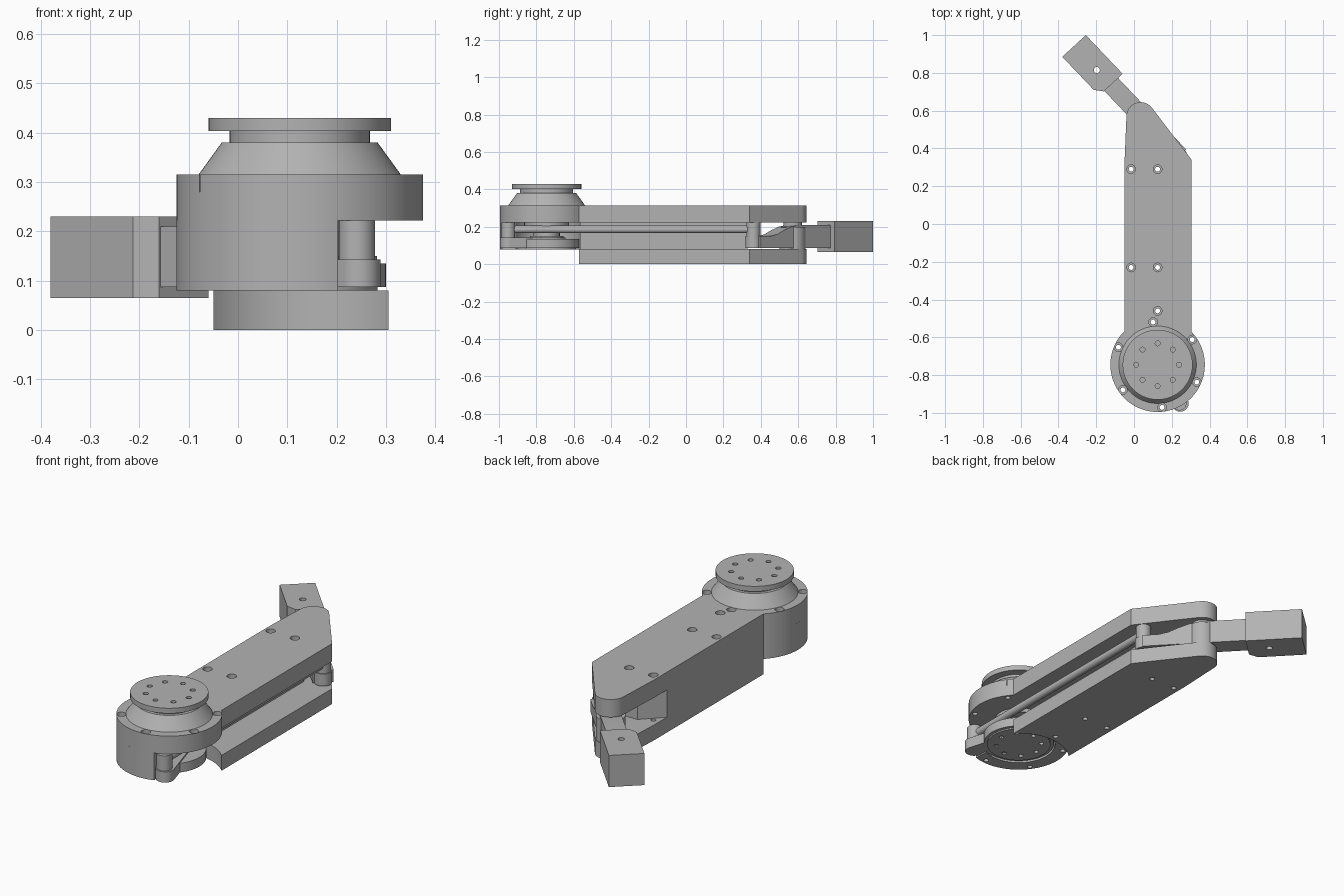
import bpy, bmesh
from math import sin, cos, radians, atan2, acos, hypot, degrees
from mathutils import Matrix, Vector

if "Cube" in bpy.data.objects:
    bpy.data.objects.remove(bpy.data.objects["Cube"])

GREY = bpy.data.materials.new("machined grey")
GREY.use_nodes = True
GREY.diffuse_color = (0.45, 0.45, 0.45, 1)
GREY.node_tree.nodes["Principled BSDF"].inputs["Base Color"].default_value = (0.45, 0.45, 0.45, 1)

BASE = (0.125, -0.745)     # shoulder axis
ELBOW = (0.035, 0.57)      # wrist joint axis
CRANK = (0.245, -0.95)     # front rod pivot
REAR = (0.24, 0.36)        # rear rod pivot
LEFT, RIGHT = -0.05, 0.305
LOW, MID, HIGH = 0.08, 0.222, 0.315


def finish(name, bm):
    bmesh.ops.recalc_face_normals(bm, faces=bm.faces)
    mesh = bpy.data.meshes.new(name)
    bm.to_mesh(mesh)
    bm.free()
    ob = bpy.data.objects.new(name, mesh)
    bpy.context.collection.objects.link(ob)
    mesh.materials.append(GREY)
    return ob


def arc(centre, r, a, b, n=32):
    steps = [radians(a + (b - a) * i / n) for i in range(n + 1)]
    return [(centre[0] + r * cos(t), centre[1] + r * sin(t)) for t in steps]


def prism(name, outline, z0, z1):
    bm = bmesh.new()
    face = bm.faces.new([bm.verts.new((x, y, z0)) for x, y in outline])
    new = bmesh.ops.extrude_face_region(bm, geom=[face])["geom"]
    bmesh.ops.translate(bm, vec=(0, 0, z1 - z0),
                        verts=[v for v in new if isinstance(v, bmesh.types.BMVert)])
    return finish(name, bm)


def lathe(name, centre, profile, n=64):
    bm = bmesh.new()
    rings = [[bm.verts.new((x, y, z)) for x, y in arc(centre, r, 0, 360, n)[:-1]]
             for r, z in profile]
    for a, b in zip(rings, rings[1:]):
        for i in range(n):
            j = (i + 1) % n
            bm.faces.new((a[i], a[j], b[j], b[i]))
    bm.faces.new(rings[0])
    bm.faces.new(rings[-1])
    return finish(name, bm)


def tapered(c0, r0, c1, r1):
    """Outline of two circles joined by their tangents."""
    dx, dy = c1[0] - c0[0], c1[1] - c0[1]
    ang = degrees(atan2(dy, dx))
    off = degrees(acos((r0 - r1) / hypot(dx, dy)))
    return arc(c0, r0, ang + off, ang + 360 - off) + arc(c1, r1, ang - off, ang + off)


def drill(ob, centres, r, z0, z1):
    bm = bmesh.new()
    for x, y in centres:
        bmesh.ops.create_cone(bm, cap_ends=True, segments=20, radius1=r, radius2=r, depth=z1 - z0,
                              matrix=Matrix.Translation((x, y, (z0 + z1) / 2)))
    cutter = finish("drill_cutter", bm)
    cutter.hide_render = True
    mod = ob.modifiers.new("holes", "BOOLEAN")
    mod.operation, mod.solver, mod.object = "DIFFERENCE", "EXACT", cutter
    bpy.context.view_layer.objects.active = ob
    bpy.ops.object.modifier_apply(modifier=mod.name)
    bpy.data.objects.remove(cutter)


# Outlines shared by the arm layers
R = 0.25
a_left = degrees(acos((LEFT - BASE[0]) / R))
a_right = degrees(acos((RIGHT - BASE[0]) / R))
tip = [(LEFT, 0.33)] + arc(ELBOW, 0.075, 180, 37, 20) + [(RIGHT, 0.34)]
front_drum = arc(BASE, R, a_left, a_right + 360, 72)

# Upper plate with round shoulder, and lower plate with concave front
top_plate = prism("top_plate", front_drum + tip[::-1], MID, HIGH)
lower_plate = prism("lower_plate", arc(BASE, R, a_left, a_right) + tip[::-1], 0, LOW)

# Side wall, cut away for the rod channel, shoulder cavity and wrist swing
wall = prism("side_wall", arc(BASE, R, a_left, 288.2, 48) + arc(BASE, 0.18, 295, 82, 48)
             + [(0.15, 0.33), (0.05, 0.33), (LEFT, 0.23)], LOW, MID)

# Bolt holes with counterbores
arm_holes = [(-0.015, 0.29), (0.125, 0.29), (-0.015, -0.23), (0.125, -0.23), (0.125, -0.46)]
ring_holes = arc(BASE, 0.227, -24, 336, 6)[:-1]
drill(top_plate, arm_holes + ring_holes, 0.013, 0.1, 0.4)
drill(top_plate, arm_holes + ring_holes, 0.023, 0.28, 0.4)
drill(wall, arm_holes + ring_holes, 0.013, 0.05, 0.25)
drill(lower_plate, arm_holes, 0.013, -0.1, 0.15)

# Shoulder head: cone, neck and drilled mounting flange
head = lathe("shoulder_head", BASE, [(0.205, HIGH), (0.158, 0.38), (0.142, 0.38),
                                     (0.142, 0.403), (0.185, 0.403), (0.185, 0.43)], 96)
drill(head, arc(BASE, 0.113, 0, 360, 8)[:-1], 0.013, 0.415, 0.45)

# Crank disc inside the shoulder with its arm and pin
disc = lathe("crank_disc", BASE, [(0.158, LOW), (0.158, 0.087), (0.175, 0.087), (0.175, 0.135),
                                  (0.09, 0.135), (0.09, 0.15)])
drill(disc, arc(BASE, 0.113, 0, 360, 8)[:-1], 0.012, 0.05, 0.1)
lathe("drive_hub", BASE, [(0.07, 0.15), (0.07, 0.2), (0.12, 0.2), (0.12, MID)])
prism("crank_arm", tapered(BASE, 0.1, CRANK, 0.044), 0.087, 0.143)
lathe("crank_pin", (0.241, -0.95), [(0.037, 0.143), (0.037, MID)], 32)

# Connecting rod and rear pin
lathe("rear_pin", REAR, [(0.042, 0.087), (0.042, 0.15), (0.037, 0.15), (0.037, MID)], 32)
bm = bmesh.new()
bmesh.ops.create_cone(bm, cap_ends=True, segments=24, radius1=0.02, radius2=0.02,
                      depth=REAR[1] - CRANK[1],
                      matrix=Matrix.Translation((0.24, (REAR[1] + CRANK[1]) / 2, 0.186))
                      @ Matrix.Rotation(radians(90), 4, "X"))
finish("connecting_rod", bm)

# Wrist lever: side profile swept across its width, running from rear pin to tool block
u = Vector((-0.69, 0.724, 0)).normalized()
side = Vector((u.y, -u.x, 0))
start = Vector((*REAR, 0))
bm = bmesh.new()
profile = [(0, 0.087), (0.56, 0.087), (0.56, 0.21), (0.3, 0.21), (0.24, 0.202),
           (0.18, 0.182), (0.13, 0.16), (0.08, 0.15), (0, 0.15)]
face = bm.faces.new([bm.verts.new(start + u * d - side * 0.05 + Vector((0, 0, z)))
                     for d, z in profile])
new = bmesh.ops.extrude_face_region(bm, geom=[face])["geom"]
bmesh.ops.translate(bm, vec=side * 0.1, verts=[v for v in new if isinstance(v, bmesh.types.BMVert)])
finish("wrist_lever", bm)
lathe("wrist_bearing", ELBOW, [(0.07, LOW), (0.07, 0.2), (0.05, 0.2), (0.05, MID)], 40)

# Tool block with one chamfered corner and a through hole
block = prism("tool_block", [(-0.255, 1.0), (-0.38, 0.885), (-0.213, 0.71),
                             (-0.16, 0.702), (-0.06, 0.795)], 0.065, 0.23)
drill(block, [(-0.197, 0.815)], 0.016, 0, 0.3)

# Smooth round surfaces, keep edges crisp
bpy.ops.object.select_all(action="DESELECT")
for ob in bpy.context.scene.objects:
    if ob.type == "MESH" and GREY.name in ob.data.materials:
        ob.select_set(True)
        bpy.context.view_layer.objects.active = ob
bpy.ops.object.shade_smooth_by_angle(angle=radians(30))
